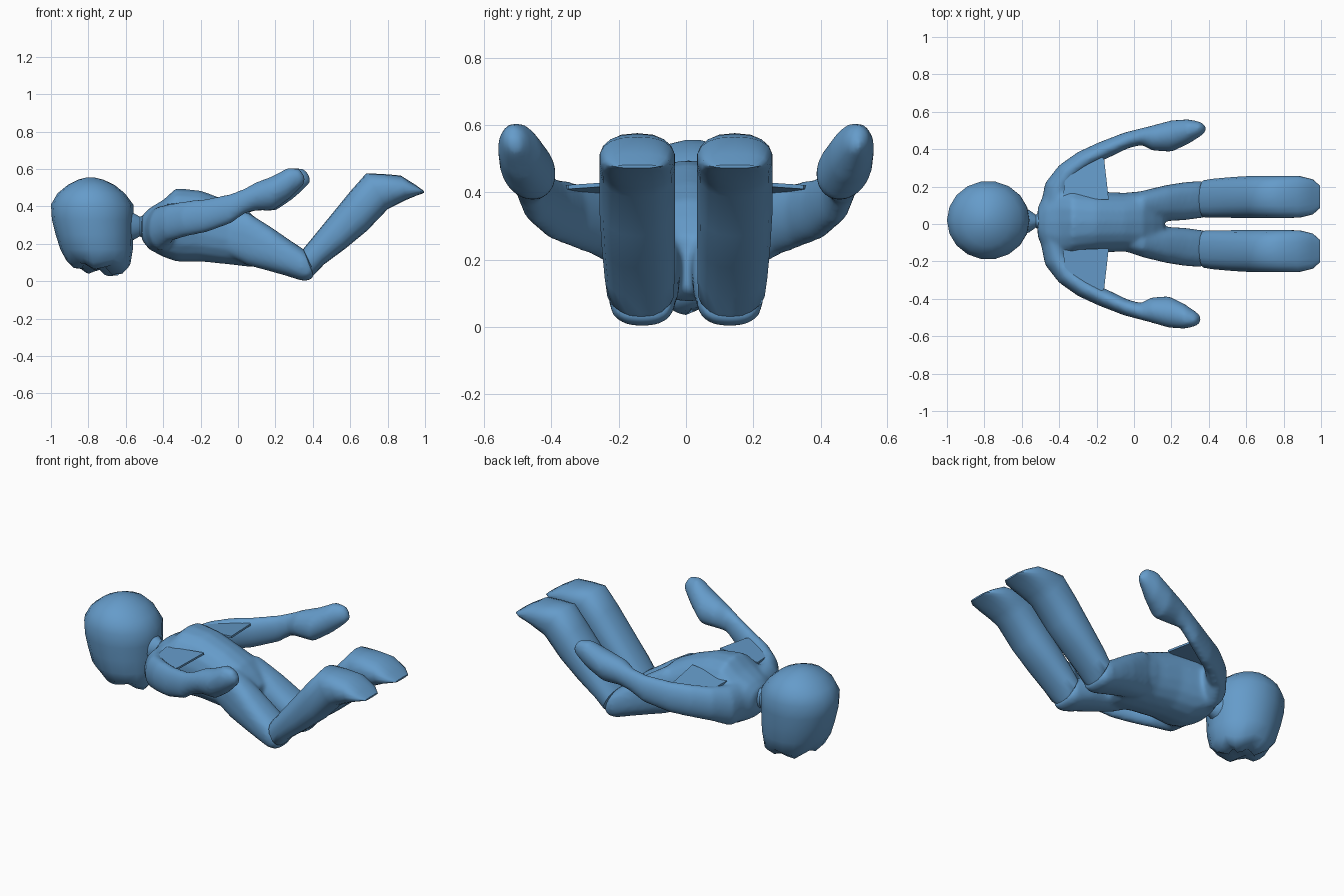
import bpy, bmesh, math
from mathutils import Vector

BLUE = bpy.data.materials.new("blue")
BLUE.diffuse_color = (0.13, 0.33, 0.59, 1)
Y, Z = (0, 1, 0), (0, 0, 1)


def select(obs):
    bpy.ops.object.select_all(action='DESELECT')
    for ob in obs:
        ob.select_set(True)
    bpy.context.view_layer.objects.active = obs[0]


def finish(name, bm):
    bmesh.ops.recalc_face_normals(bm, faces=bm.faces)
    me = bpy.data.meshes.new(name)
    bm.to_mesh(me)
    bm.free()
    me.materials.append(BLUE)
    ob = bpy.data.objects.new(name, me)
    bpy.context.collection.objects.link(ob)
    select([ob])
    bpy.ops.object.shade_smooth_by_angle(angle=math.radians(50))
    return ob


def loft(name, rings, axis, power=1.0, n=18, tweak=None):
    """Skin over rings; each ring = (end A, end B, half width along axis)."""
    bm = bmesh.new()
    loops = []
    for a, b, w in rings:
        a, b = Vector(a), Vector(b)
        mid, u, v = (a + b) / 2, (a - b) / 2, Vector(axis) * w
        loop = []
        for i in range(n):
            t = 2 * math.pi * i / n
            c, s = math.cos(t), math.sin(t)
            c = math.copysign(abs(c) ** power, c)
            s = math.copysign(abs(s) ** power, s)
            p = mid + u * c + v * s
            loop.append(bm.verts.new(tweak(p, t) if tweak else p))
        loops.append(loop)
    for l0, l1 in zip(loops, loops[1:]):
        for i in range(n):
            j = (i + 1) % n
            bm.faces.new((l0[i], l0[j], l1[j], l1[i]))
    bm.faces.new(loops[0])
    bm.faces.new(loops[-1])
    return finish(name, bm)


# head: stacked horizontal rings, with wavy hair ends at the bottom
def locks(p, t):
    if p.z < 0.14:
        p.z += 0.016 * math.sin(5 * t + 0.6) - 0.02 * math.cos(t - 0.7)
    return p


head = [(0.06, -0.84, -0.67, 0.06), (0.065, -0.88, -0.61, 0.12), (0.1, -0.915, -0.575, 0.165),
        (0.17, -0.95, -0.562, 0.19), (0.25, -0.975, -0.56, 0.2),
        (0.33, -0.995, -0.558, 0.208), (0.41, -1.0, -0.56, 0.21),
        (0.47, -0.965, -0.605, 0.185), (0.515, -0.91, -0.66, 0.14),
        (0.543, -0.855, -0.72, 0.075), (0.555, -0.81, -0.77, 0.025)]
loft("head", [((x1, 0.02, z), (x0, 0.02, z), w) for z, x0, x1, w in head], Y, tweak=locks)

# neck
neck = [(-0.62, 0.2, 0.39, 0.09), (-0.56, 0.22, 0.365, 0.06),
        (-0.525, 0.24, 0.345, 0.035), (-0.49, 0.22, 0.36, 0.06)]
loft("neck", [((x, 0.015, z1), (x, 0.015, z0), w) for x, z0, z1, w in neck], Y)

# torso: rings across x
torso = [(-0.515, 0.22, 0.35, 0.08), (-0.475, 0.17, 0.39, 0.16),
         (-0.4, 0.13, 0.435, 0.2), (-0.33, 0.105, 0.498, 0.185),
         (-0.2, 0.105, 0.485, 0.165), (-0.05, 0.09, 0.43, 0.158),
         (0.05, 0.078, 0.38, 0.168), (0.11, 0.075, 0.325, 0.165),
         (0.16, 0.1, 0.27, 0.12)]
body = [loft("body", [((x, 0.01, z1), (x, 0.01, z0), w) for x, z0, z1, w in torso], Y, 0.88)]

# thigh and lower leg: (upper x, z, lower x, z, y centre, half width)
thigh = [(-0.08, 0.37, -0.08, 0.15, 0.08, 0.055), (0.05, 0.37, 0.05, 0.085, 0.096, 0.083),
         (0.18, 0.288, 0.17, 0.053, 0.112, 0.097), (0.28, 0.218, 0.26, 0.028, 0.122, 0.102),
         (0.35, 0.172, 0.335, 0.004, 0.13, 0.1), (0.372, 0.152, 0.37, 0.001, 0.13, 0.097),
         (0.388, 0.125, 0.405, 0.02, 0.13, 0.085)]
shin = [(0.36, 0.15, 0.395, 0.025, 0.13, 0.075), (0.348, 0.172, 0.412, 0.04, 0.135, 0.1),
        (0.4, 0.235, 0.46, 0.09, 0.138, 0.105), (0.49, 0.345, 0.575, 0.175, 0.142, 0.11),
        (0.6, 0.48, 0.69, 0.27, 0.145, 0.114), (0.685, 0.576, 0.8, 0.385, 0.145, 0.114),
        (0.77, 0.574, 0.85, 0.41, 0.145, 0.114), (0.87, 0.565, 0.9, 0.435, 0.145, 0.112),
        (0.95, 0.515, 0.96, 0.46, 0.145, 0.095), (0.995, 0.482, 0.995, 0.472, 0.145, 0.06)]

# arm with mitten hand: (outer x, y, z, inner x, y, z, half height)
arm = [(-0.5, 0.1, 0.28, -0.32, 0.08, 0.28, 0.12), (-0.475, 0.22, 0.28, -0.34, 0.15, 0.29, 0.118),
       (-0.4, 0.315, 0.31, -0.32, 0.23, 0.32, 0.1), (-0.3, 0.385, 0.33, -0.245, 0.295, 0.34, 0.095),
       (-0.19, 0.436, 0.345, -0.155, 0.345, 0.355, 0.09), (-0.05, 0.49, 0.385, -0.03, 0.405, 0.39, 0.08),
       (0.04, 0.513, 0.435, 0.04, 0.422, 0.425, 0.067), (0.1, 0.528, 0.46, 0.1, 0.392, 0.445, 0.075),
       (0.2, 0.555, 0.485, 0.2, 0.385, 0.455, 0.092), (0.29, 0.561, 0.535, 0.29, 0.427, 0.51, 0.085),
       (0.355, 0.547, 0.555, 0.355, 0.468, 0.54, 0.052), (0.385, 0.525, 0.545, 0.383, 0.49, 0.54, 0.02)]

# thin panel between arm and torso
panel = [(-0.38, 0.14, 0.40), (-0.37, 0.23, 0.395), (-0.22, 0.38, 0.4),
         (-0.16, 0.35, 0.41), (-0.135, 0.13, 0.425)]

for side, s in (("left", 1), ("right", -1)):
    k = 1 if s > 0 else 0.93        # right hand reaches slightly less far
    for part, data in (("thigh", thigh), ("lower_leg", shin)):
        ob = loft(f"{side}_{part}", [((x0, s * y, z0), (x1, s * y, z1), w)
                                     for x0, z0, x1, z1, y, w in data], Y, 0.82)
        if part == "thigh":
            body.append(ob)
    body.append(loft(f"{side}_arm", [((a * (k if a > 0 else 1), s * b, c),
                                      (d * (k if d > 0 else 1), s * e, f), w)
                                     for a, b, c, d, e, f, w in arm], Z))
    bm = bmesh.new()
    face = bm.faces.new([bm.verts.new((x, s * y, z)) for x, y, z in panel])
    top = bmesh.ops.extrude_face_region(bm, geom=[face])
    for v in top["geom"]:
        if isinstance(v, bmesh.types.BMVert):
            v.co.z += 0.012
    finish(f"{side}_underarm_panel", bm)

# fuse torso, arms and thighs into one smooth skin
select(body)
bpy.ops.object.join()
skin = body[0]
fuse = skin.modifiers.new("fuse", 'REMESH')
fuse.mode, fuse.voxel_size, fuse.use_smooth_shade = 'VOXEL', 0.012, True
relax = skin.modifiers.new("relax", 'SMOOTH')
relax.factor, relax.iterations = 0.5, 8
